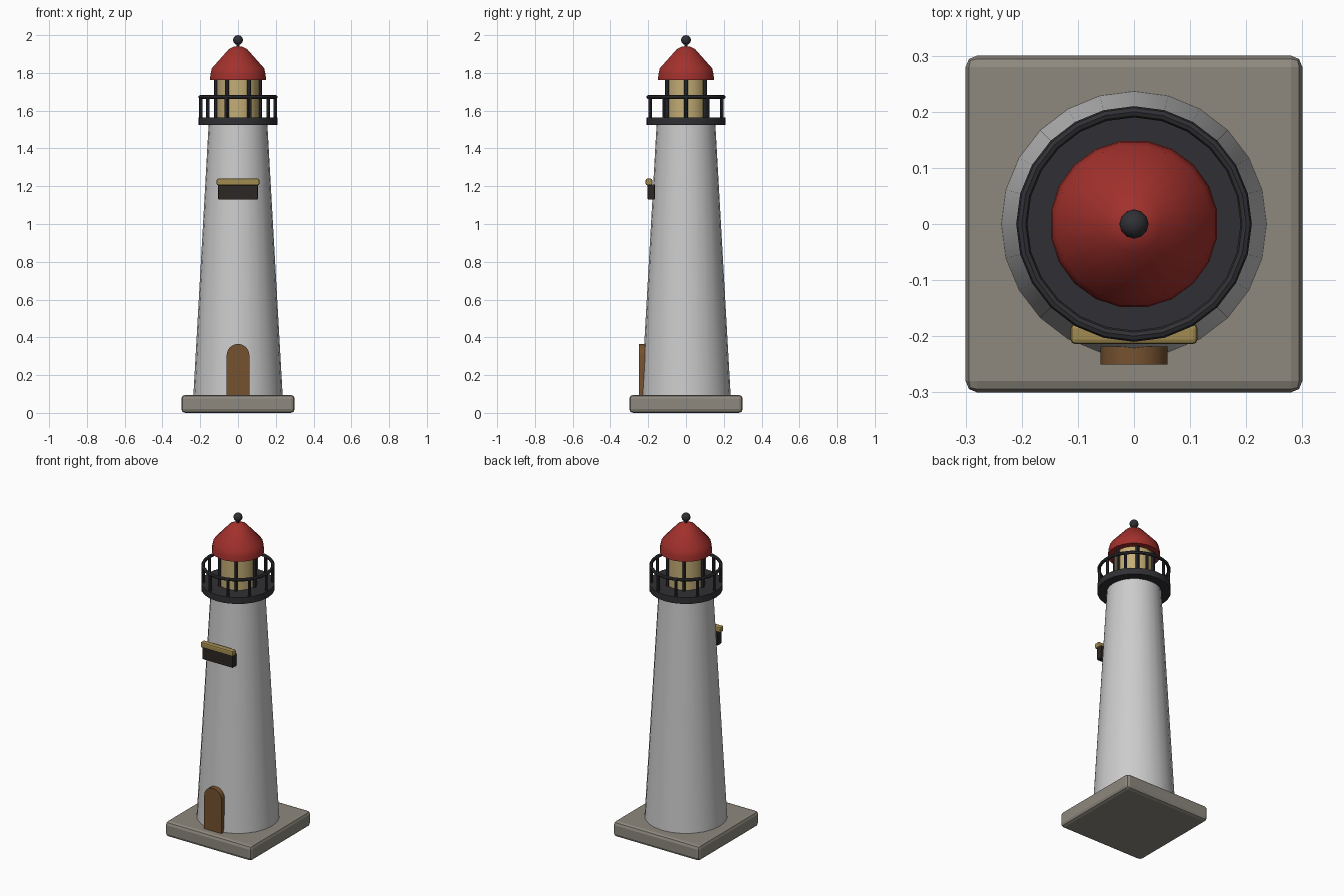
import bpy, bmesh, math
from mathutils import Vector

if "Cube" in bpy.data.objects:
    bpy.data.objects.remove(bpy.data.objects["Cube"])


def material(name, rgb):
    m = bpy.data.materials.new(name)
    m.diffuse_color = (*rgb, 1)
    m.use_nodes = True
    m.node_tree.nodes["Principled BSDF"].inputs["Base Color"].default_value = m.diffuse_color
    return m


STONE = material("stone", (0.27, 0.25, 0.21))
DARK = material("dark_metal", (0.03, 0.03, 0.035))
RED = material("red_paint", (0.36, 0.03, 0.025))
GLASS = material("warm_glass", (0.55, 0.42, 0.18))
WOOD = material("wood", (0.18, 0.085, 0.03))
GOLD = material("gold_trim", (0.36, 0.26, 0.08))
SHADE = material("window_dark", (0.025, 0.02, 0.018))


def finish(name, bm, mat=None, bevel=0, smooth=True):
    bmesh.ops.recalc_face_normals(bm, faces=bm.faces)
    me = bpy.data.meshes.new(name)
    bm.to_mesh(me)
    bm.free()
    ob = bpy.data.objects.new(name, me)
    bpy.context.collection.objects.link(ob)
    if mat:
        me.materials.append(mat)
    if bevel:
        b = ob.modifiers.new("bevel", "BEVEL")
        b.width, b.segments = bevel, 2
    if smooth:
        bpy.ops.object.select_all(action="DESELECT")
        ob.select_set(True)
        bpy.context.view_layer.objects.active = ob
        bpy.ops.object.shade_smooth_by_angle(angle=math.radians(35))
    return ob


def box(name, lo, hi, mat, bevel):
    lo, hi = Vector(lo), Vector(hi)
    bm = bmesh.new()
    bmesh.ops.create_cube(bm, size=1)
    for v in bm.verts:
        v.co = (lo + hi) / 2 + v.co * (hi - lo)
    return finish(name, bm, mat, bevel, smooth=False)


def lathe(name, profile, sides, mat=None, loop=False, turn=0.0):
    """Spin (radius, z) points; open profiles get flat end caps."""
    bm = bmesh.new()
    rings = []
    for r, z in profile:
        rings.append([bm.verts.new((r * math.cos(turn + math.tau * i / sides),
                                    r * math.sin(turn + math.tau * i / sides), z))
                      for i in range(sides)])
    pairs = list(zip(rings, rings[1:]))
    if loop:
        pairs.append((rings[-1], rings[0]))
    else:
        bm.faces.new(rings[0])
        bm.faces.new(rings[-1])
    for a, b in pairs:
        for i in range(sides):
            j = (i + 1) % sides
            bm.faces.new((a[i], a[j], b[j], b[i]))
    return finish(name, bm, mat)


def posts(name, count, radius, thick, z0, z1, mat):
    """Ring of upright round bars."""
    for k in range(count):
        a = math.tau * k / count
        ob = lathe(f"{name}_{k + 1}", [(thick, z0), (thick, z1)], 8, mat)
        ob.location = (radius * math.cos(a), radius * math.sin(a), 0)


# Base slab and tapered tower
box("base_slab", (-0.3, -0.3, 0), (0.3, 0.3, 0.095), STONE, 0.02)
lathe("tower", [(0.237, 0.08), (0.155, 1.535)], 24)

# Gallery deck, railing and its posts
lathe("gallery_deck", [(0.21, 1.525), (0.21, 1.565)], 24, DARK)
rail = [(0.2 + 0.01 * math.cos(math.tau * i / 8),
         1.672 + 0.01 * math.sin(math.tau * i / 8)) for i in range(8)]
lathe("gallery_rail", rail, 24, DARK, loop=True)
posts("rail_post", 10, 0.198, 0.009, 1.56, 1.672, DARK)

# Lantern room
lathe("lantern_glass", [(0.112, 1.56), (0.112, 1.775)], 16, GLASS)
posts("lantern_bar", 6, 0.115, 0.011, 1.56, 1.77, DARK)

# Roof with rounded tip, and ball finial
lathe("roof", [(0.15, 1.762), (0.148, 1.79), (0.14, 1.825), (0.05, 1.925),
               (0.025, 1.938), (0.004, 1.942)], 20, RED, turn=math.pi / 20)
lathe("finial_stem", [(0.008, 1.93), (0.008, 1.96)], 8, DARK)
bm = bmesh.new()
bmesh.ops.create_uvsphere(bm, u_segments=12, v_segments=8, radius=0.026)
finish("finial_ball", bm, DARK).location = (0, 0, 1.974)

# Arched door, extruded from its outline
bm = bmesh.new()
arch = [(-0.06, 0.09), (0.06, 0.09)]
arch += [(0.06 * math.cos(math.pi * i / 12), 0.305 + 0.06 * math.sin(math.pi * i / 12))
         for i in range(13)]
face = bm.faces.new([bm.verts.new((x, -0.25, z)) for x, z in arch])
ext = bmesh.ops.extrude_face_region(bm, geom=[face])["geom"]
bmesh.ops.translate(bm, vec=(0, 0.032, 0),
                    verts=[g for g in ext if isinstance(g, bmesh.types.BMVert)])
finish("door", bm, WOOD)

# Window panel with gold hood
box("window_panel", (-0.105, -0.203, 1.13), (0.105, -0.165, 1.21), SHADE, 0.003)
box("window_hood", (-0.113, -0.214, 1.205), (0.113, -0.178, 1.24), GOLD, 0.008)
